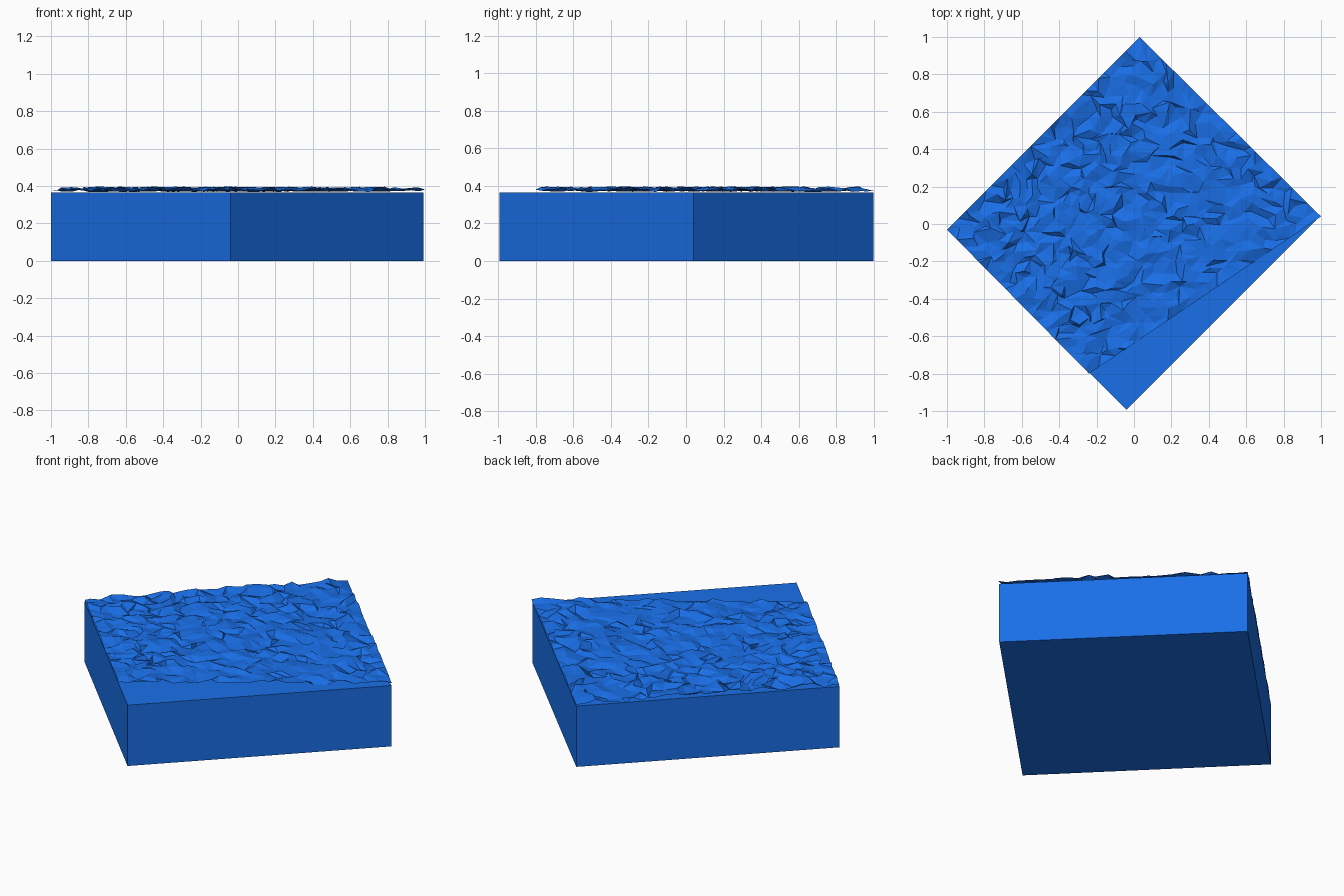
import bpy, bmesh, random
from mathutils import Vector

if "Cube" in bpy.data.objects:
    bpy.data.objects.remove(bpy.data.objects["Cube"])

random.seed(4)
TOP = 0.366
LEFT, FRONT = Vector((-1, -0.03, 0)), Vector((-0.04, -0.993, 0))
RIGHT, BACK = Vector((0.993, 0.04, 0)), Vector((0.03, 1.0, 0))

mat = bpy.data.materials.new("blue")
mat.diffuse_color = (0.01, 0.16, 0.81, 1)
mat.use_nodes = True
mat.node_tree.nodes["Principled BSDF"].inputs["Base Color"].default_value = mat.diffuse_color


def finish(name, bm):
    me = bpy.data.meshes.new(name)
    bm.to_mesh(me)
    bm.free()
    me.materials.append(mat)
    ob = bpy.data.objects.new(name, me)
    bpy.context.collection.objects.link(ob)


# Solid block, turned 45 degrees
bm = bmesh.new()
base = bm.faces.new([bm.verts.new(p) for p in (LEFT, FRONT, RIGHT, BACK)])
ext = bmesh.ops.extrude_face_region(bm, geom=[base], use_keep_orig=True)
bmesh.ops.translate(bm, vec=(0, 0, TOP),
                    verts=[v for v in ext["geom"] if isinstance(v, bmesh.types.BMVert)])
bmesh.ops.recalc_face_normals(bm, faces=bm.faces)
finish("block", bm)

# Rippled sheet lying on the block, short of the front corner
S_FRONT, S_RIGHT = Vector((-0.24, -0.8, 0)), Vector((1.0, 0.04, 0))
NU, NV = 25, 29
bm = bmesh.new()
grid = []
for i in range(NU + 1):
    row = []
    for j in range(NV + 1):
        u, v = i / NU, j / NV
        if 0 < i < NU:
            u += random.uniform(-0.45, 0.45) / NU
        if 0 < j < NV:
            v += random.uniform(-0.45, 0.45) / NV
        p = LEFT.lerp(S_FRONT, u).lerp(BACK.lerp(S_RIGHT, u), v)
        p.z = random.uniform(TOP + 0.002, 0.397)
        row.append(bm.verts.new(p))
    grid.append(row)
for i in range(NU):
    for j in range(NV):
        a, b = grid[i][j], grid[i + 1][j]
        c, d = grid[i + 1][j + 1], grid[i][j + 1]
        tris = ((a, b, c), (a, c, d)) if random.random() < 0.5 else ((a, b, d), (b, c, d))
        for t in tris:
            bm.faces.new(t)
finish("rippled_sheet", bm)
